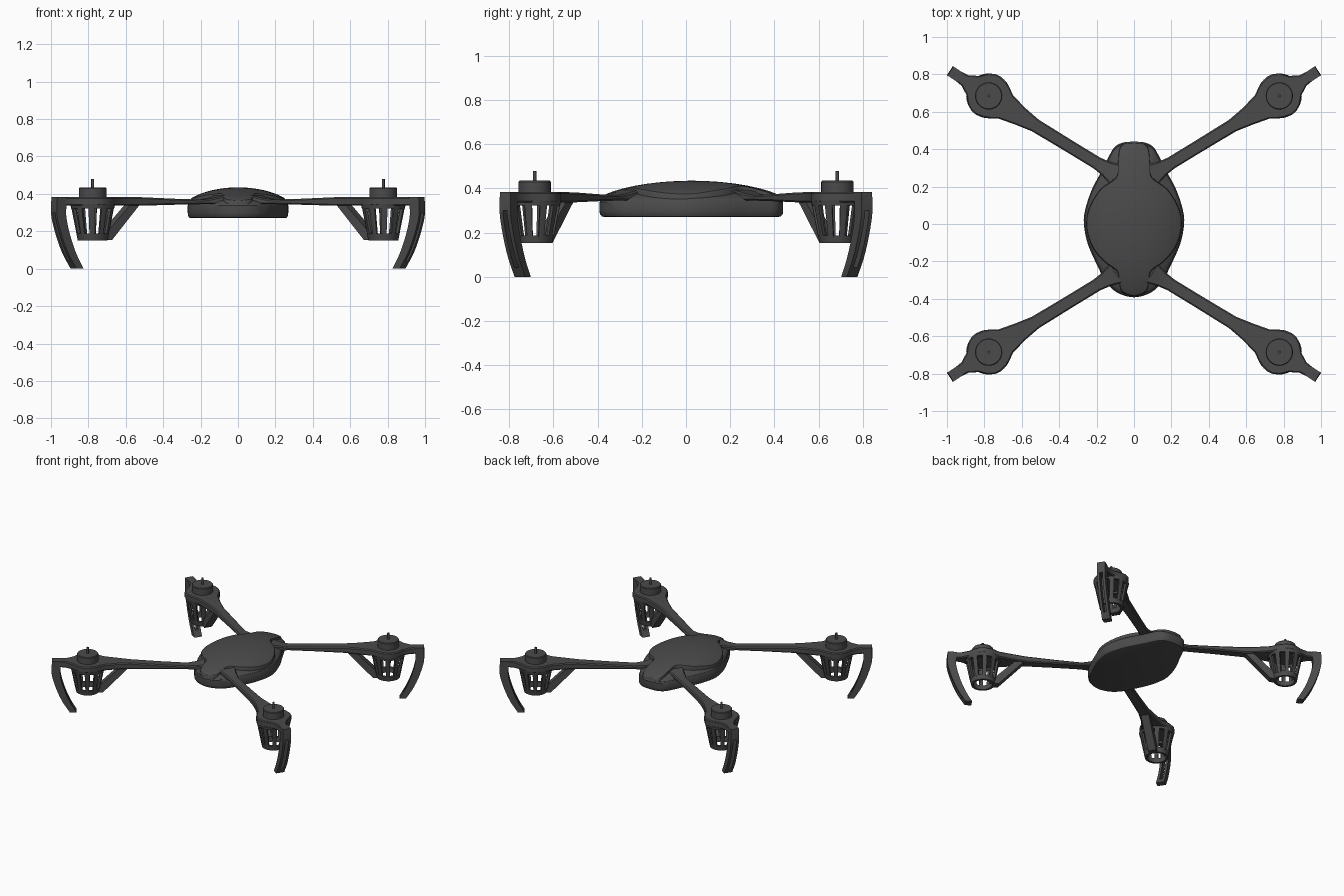
import bpy, bmesh, math

if "Cube" in bpy.data.objects:
    bpy.data.objects.remove(bpy.data.objects["Cube"])

mat = bpy.data.materials.new("charcoal")
mat.diffuse_color = (0.07, 0.07, 0.07, 1)
mat.use_nodes = True
mat.node_tree.nodes["Principled BSDF"].inputs["Base Color"].default_value = mat.diffuse_color


def spline(pts, n, closed=False):
    """Catmull-Rom samples through points of any dimension."""
    out, m = [], len(pts)
    for i in range(m if closed else m - 1):
        q = [pts[(i + k) % m] if closed else pts[min(max(i + k, 0), m - 1)] for k in (-1, 0, 1, 2)]
        for j in range(n):
            t = j / n
            out.append(tuple(0.5 * (2 * b + (c - a) * t + (2 * a - 5 * b + 4 * c - d) * t * t
                                    + (3 * b - a - 3 * c + d) * t ** 3) for a, b, c, d in zip(*q)))
    if not closed:
        out.append(tuple(pts[-1]))
    return out


def build(name, lofts, place=lambda p: p, wrap=False, angle=32):
    """One object from lofts; each loft is a list of equal-sized rings."""
    bm = bmesh.new()
    for rings in lofts:
        vs = [[bm.verts.new(place(p)) for p in r] for r in rings]
        n = len(vs[0])
        pairs = list(zip(vs, vs[1:])) + ([(vs[-1], vs[0])] if wrap else [])
        for a, b in pairs:
            for i in range(n):
                bm.faces.new((a[i], a[(i + 1) % n], b[(i + 1) % n], b[i]))
        if not wrap:
            bm.faces.new(vs[0])
            bm.faces.new(vs[-1])
    bmesh.ops.recalc_face_normals(bm, faces=bm.faces)
    me = bpy.data.meshes.new(name)
    bm.to_mesh(me)
    bm.free()
    me.shade_smooth()
    me.set_sharp_from_angle(angle=math.radians(angle))
    me.materials.append(mat)
    ob = bpy.data.objects.new(name, me)
    bpy.context.collection.objects.link(ob)
    return ob


def circle(r, z, n=32):
    return [(r * math.cos(2 * math.pi * i / n), r * math.sin(2 * math.pi * i / n), z) for i in range(n)]


# ---- Body: outlines are right halves, back to front, mirrored in x
CY = 0.025


def outline(half):
    return spline(half + [(-x, y) for x, y in reversed(half) if x > 0], 4, True)


def ring(shape, s, z):
    pts = [(x * s, CY + (y - CY) * s) for x, y in shape]
    return [(x, y, z(x, y) if callable(z) else z) for x, y in pts]


hull = outline([(0, .44), (.06, .435), (.105, .41), (.135, .36), (.175, .28), (.225, .185), (.26, .08),
                (.268, 0), (.246, -.11), (.19, -.235), (.15, -.31), (.09, -.367), (0, -.392)])
panel = outline([(0, .435), (.055, .428), (.078, .40), (.086, .32), (.095, .25), (.18, .185), (.242, .08),
                 (.255, -.02), (.222, -.125), (.155, -.205), (.09, -.254), (.078, -.32), (.062, -.365), (0, -.387)])

build("lower_body", [[ring(hull, s, z) for s, z in
                      ((.94, .27), (.975, .274), (.995, .285), (1, .30), (1, .338), (.985, .346))]])

steps = [1, .985, .96, .92, .85, .75, .62, .48, .32, .16, .02]
build("upper_shell", [[ring(hull, .975, .342)] +
                      [ring(hull, .975 * s, .346 + .066 * (1 - s * s) ** .7) for s in steps]])


def crest(x, y):
    return .352 + .083 * max(0, 1 - (x / .275) ** 2 - ((y - CY) / .42) ** 2) ** .7


build("top_panel", [[ring(panel, 1, .34), ring(panel, .998, lambda x, y: crest(x, y) - .006)] +
                    [ring(panel, s, crest) for s in steps[1:]]])

# ---- Arm data in local (u along arm, v across, z), origin at the motor axis
# plate sections: u, v centre, half width, bottom z, top z
plate = [(-.80, .018, .06, .345, .392), (-.74, .016, .042, .345, .378), (-.68, .014, .034, .345, .369),
         (-.5, .009, .034, .342, .374), (-.295, .003, .036, .337, .382), (-.2, 0, .052, .337, .383),
         (-.107, 0, .074, .337, .383), (-.07, 0, .098, .337, .383), (-.04, 0, .112, .337, .383),
         (0, 0, .122, .337, .383), (.035, 0, .117, .337, .383), (.065, 0, .1, .337, .383),
         (.1, 0, .062, .337, .383), (.15, 0, .034, .337, .383), (.2, 0, .028, .337, .383),
         (.243, 0, .029, .337, .383)]


def section(u, c, w, b, t, k=.007):
    return [(u, c - w, b + k), (u, c - w + k, b), (u, c + w - k, b), (u, c + w, b + k),
            (u, c + w, t - k), (u, c + w - k, t), (u, c - w + k, t), (u, c - w, t - k)]


# leg curve: outer u, inner u, z
leg = spline([(.244, .18, .383), (.247, .188, .30), (.234, .178, .235), (.205, .152, .15),
              (.17, .12, .075), (.122, .077, 0)], 5)


def rail(samples, v0, v1):
    return [[(o, v0, z), (o, v1, z), (i, v1, z), (i, v0, z)] for o, i, z in samples]


legs = [rail(leg, -.029, -.011), rail(leg, .011, .029),
        rail([s for s in leg if s[2] > .29], -.012, .012),
        rail([s for s in leg if s[2] < .05], -.012, .012)]


def band(profile, n=32):
    """Revolved closed (radius, z) profile."""
    return [[(r * math.cos(2 * math.pi * i / n), r * math.sin(2 * math.pi * i / n), z) for r, z in profile]
            for i in range(n)]


def rib(a, da=math.radians(8.5)):
    return [[(r * math.cos(t), r * math.sin(t), z) for r, t in
             ((ro, a - da), (ro + .001, a), (ro, a + da), (ro - .016, a + da), (ro - .016, a - da))]
            for ro, z in ((.086, .18), (.118, .342))]


ribs = [rib(2 * math.pi * (i + .5) / 10) for i in range(10)]
bands = [band([(.08, .152), (.087, .187), (.068, .187), (.064, .152)]),
         band([(.115, .322), (.12, .345), (.098, .345), (.096, .322)])]

# slanted brace from the arm down to the cage foot, leaving a triangular opening
strut = [[(u, v, z) for u, z in ((-.285, .345), (-.225, .345), (-.07, .192), (-.07, .153), (-.105, .153))]
         for v in (-.028, .028)]

motor = [circle(.073, .378), circle(.073, .43), circle(.069, .435)]
shaft = [circle(.008, .43, 12), circle(.008, .48, 12)]

# ---- Four arms, mirrored to each corner
ca, sa = math.cos(math.radians(33)), math.sin(math.radians(33))
for sx, side in ((-1, "left"), (1, "right")):
    for sy, end in ((-1, "front"), (1, "back")):
        def place(p, sx=sx, sy=sy):
            u, v, z = p
            return (sx * (.777 + u * ca - v * sa), sy * (.685 + u * sa + v * ca), z)
        tag = f"{end}_{side}_"
        build(tag + "arm", [[section(*s) for s in plate]], place)
        build(tag + "arm_brace", [strut], place)
        build(tag + "cage_ribs", ribs, place)
        build(tag + "cage_rings", bands, place, wrap=True)
        build(tag + "motor", [motor], place)
        build(tag + "motor_shaft", [shaft], place)
        build(tag + "leg", legs, place)
